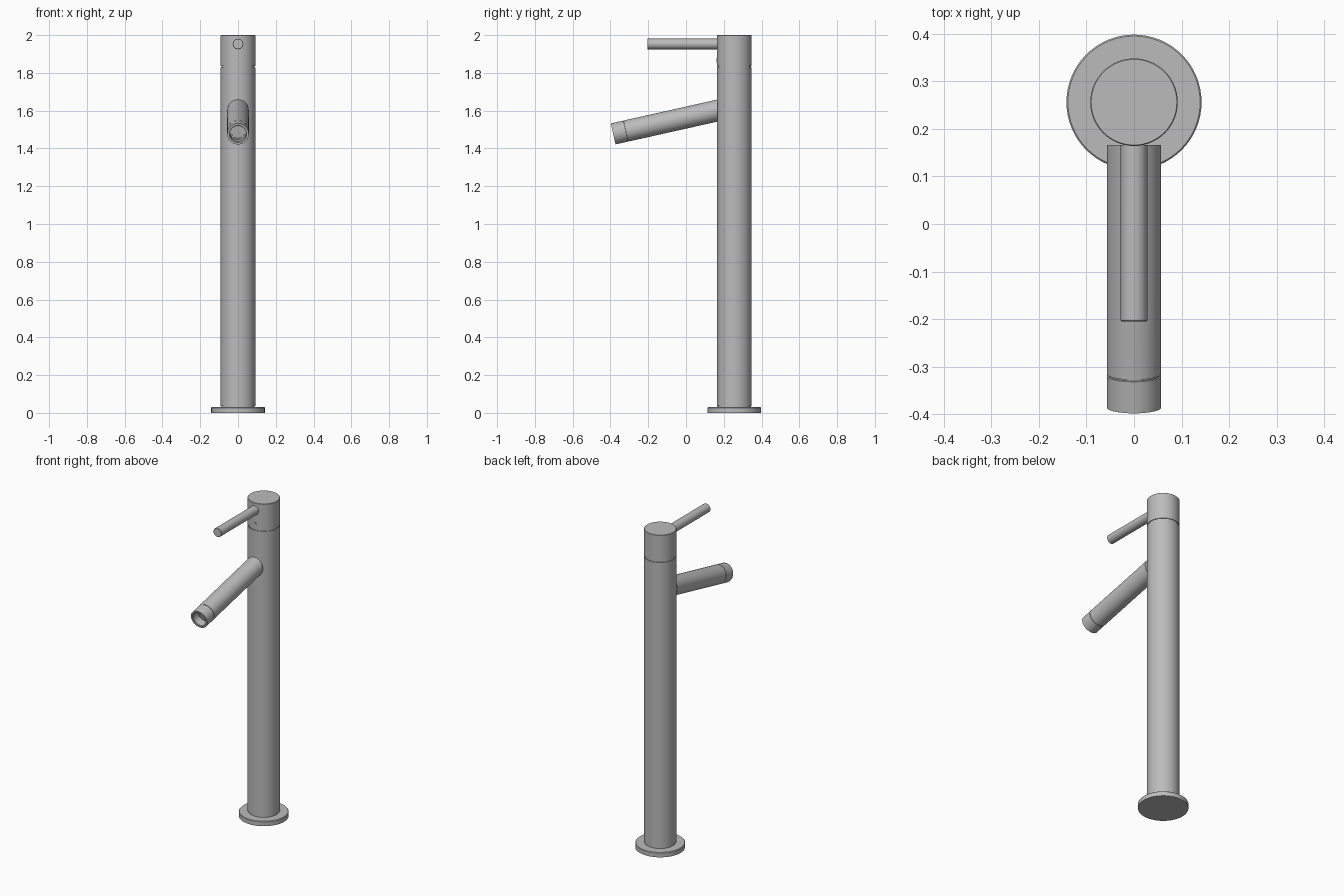
import bpy, bmesh, math
from mathutils import Vector, Matrix

cube = bpy.data.objects.get("Cube")
if cube:
    bpy.data.objects.remove(cube)

metal = bpy.data.materials.new("brushed grey metal")
metal.use_nodes = True
GREY = (0.5, 0.5, 0.5, 1)
metal.diffuse_color = GREY
metal.node_tree.nodes["Principled BSDF"].inputs["Base Color"].default_value = GREY

AXIS_Y = 0.256                 # centre line of the column
FRONT_Y = 0.166                # plane where spout and lever meet the column
TILT = math.radians(12.6)      # downward slope of the spout


def lathe(name, profile, origin, tilt=0.0, segments=64, cut_y=None):
    """Revolve (radius, height) points about local z, then tilt about x.
    With cut_y, slide the first ring along the axis onto that vertical plane."""
    bm = bmesh.new()
    rings = []
    for r, h in profile:
        rings.append([bm.verts.new((r * math.cos(a), r * math.sin(a), h))
                      for a in (2 * math.pi * i / segments for i in range(segments))])
    for lower, upper in zip(rings, rings[1:]):
        for i in range(segments):
            j = (i + 1) % segments
            bm.faces.new((lower[i], lower[j], upper[j], upper[i]))
    bm.faces.new(rings[0][::-1])
    bm.faces.new(rings[-1])
    bm.transform(Matrix.Translation(origin) @ Matrix.Rotation(tilt, 4, 'X'))
    if cut_y is not None:
        axis = Vector((0, -math.sin(tilt), math.cos(tilt)))
        for v in rings[0]:
            v.co += axis * ((cut_y - v.co.y) / axis.y)
    mesh = bpy.data.meshes.new(name)
    bm.to_mesh(mesh)
    bm.free()
    mesh.materials.append(metal)
    obj = bpy.data.objects.new(name, mesh)
    bpy.context.collection.objects.link(obj)
    bpy.ops.object.select_all(action='DESELECT')
    obj.select_set(True)
    bpy.context.view_layer.objects.active = obj
    bpy.ops.object.shade_smooth_by_angle(angle=math.radians(30))
    return obj


centre = Vector((0, AXIS_Y, 0))

# Flange on the deck
lathe("base_flange", [(0.142, 0), (0.142, 0.027), (0.139, 0.03)], centre)

# Column, with shadow gaps at the flange and below the cap
lathe("column", [(0.088, 0.028), (0.088, 0.036), (0.092, 0.036), (0.092, 1.828),
                 (0.088, 1.828), (0.088, 1.836)], centre)

# Rotating cap
lathe("cap", [(0.092, 1.836), (0.092, 1.998), (0.09, 2.0)], centre)

# Lever
lathe("lever", [(0.028, 0), (0.028, 0.369), (0.026, 0.371)],
      Vector((0, FRONT_Y, 1.953)), math.pi / 2, 32)

# Set screw under the lever
lathe("set_screw", [(0.012, 0), (0.012, 0.01)],
      Vector((0, FRONT_Y + 0.005, 1.868)), math.pi / 2, 16)

# Sloping spout tube and its hollow nozzle
tip = Vector((0, -0.3856, 1.477))
back = Vector((0, math.cos(TILT), math.sin(TILT)))
length = (FRONT_Y - tip.y) / math.cos(TILT)
start = tip + back * length
turn = math.pi / 2 + TILT
split = length - 0.072
lathe("spout", [(0.057, 0), (0.057, split), (0.054, split), (0.054, split + 0.004)],
      start, turn, 48, cut_y=FRONT_Y)
lathe("nozzle", [(0.054, split + 0.003), (0.057, split + 0.004), (0.057, length),
                 (0.046, length), (0.043, length - 0.003), (0.043, length - 0.05),
                 (0.036, length - 0.05), (0.036, length - 0.055)], start, turn, 48)
